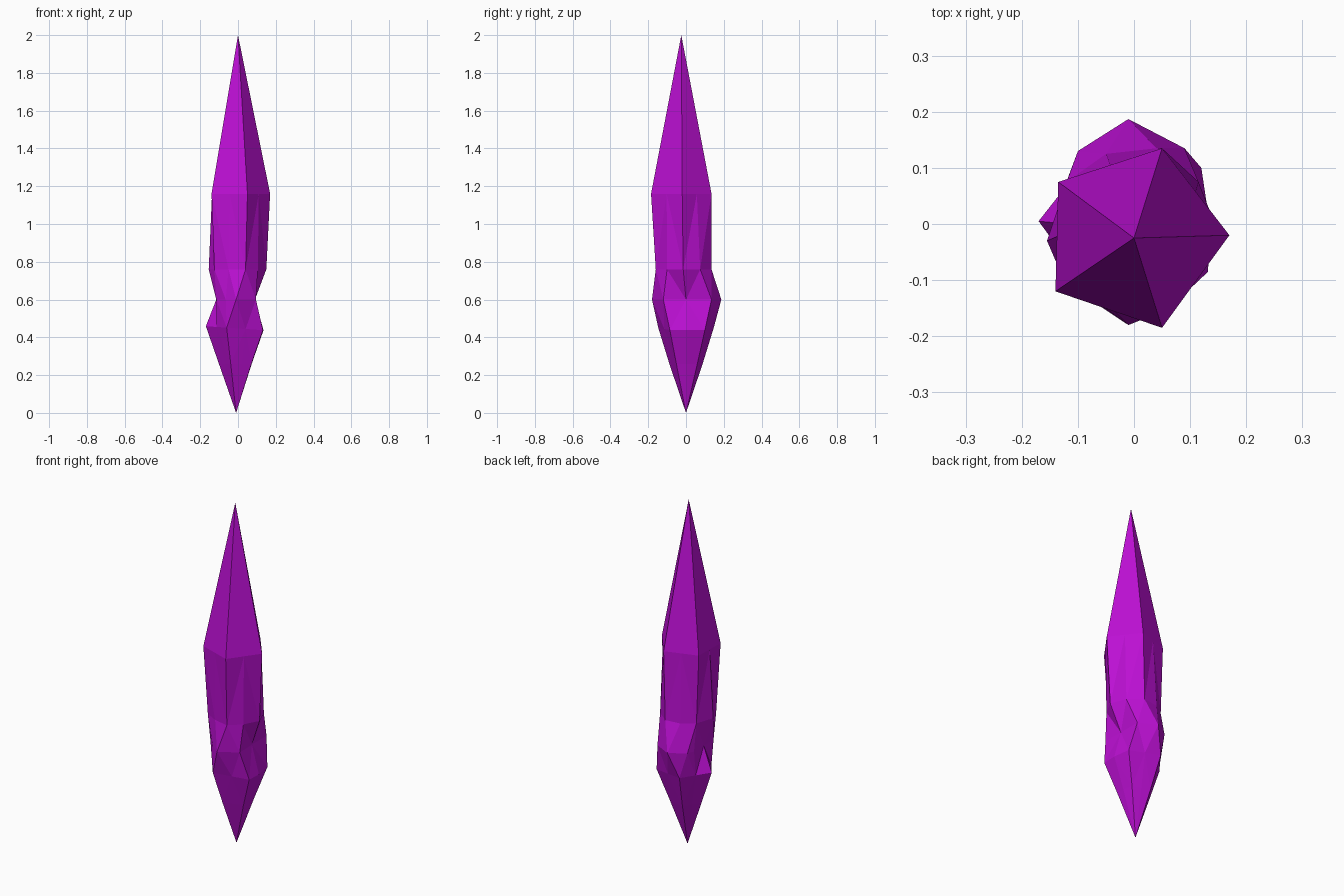
import bpy, bmesh

if "Cube" in bpy.data.objects:
    bpy.data.objects.remove(bpy.data.objects["Cube"])

# upper five-sided shard: corners of the shoulder below the long tip
shoulder = [(0.17, -0.02), (0.05, 0.135), (-0.135, 0.075), (-0.14, -0.12), (0.05, -0.185)]
# foot of the shard, uneven waist, and lower pentagon (corners and bulged mid-sides)
foot = [(0.15, -0.015), (0.115, 0.075), (0.04, 0.135), (-0.05, 0.125), (-0.12, 0.075),
        (-0.155, -0.03), (-0.125, -0.1), (-0.05, -0.14), (0.04, -0.16), (0.105, -0.1)]
waist = [(0.09, 0.0), (0.09, 0.135), (-0.01, 0.187), (-0.1, 0.13), (-0.115, 0.09),
         (-0.115, 0.0), (-0.115, -0.09), (-0.065, -0.14), (-0.01, -0.18), (0.095, -0.12)]
lower = [(0.135, 0.0), (0.12, 0.1), (0.03, 0.125), (-0.06, 0.147), (-0.115, 0.075),
         (-0.17, 0.005), (-0.115, -0.07), (-0.06, -0.147), (0.04, -0.115), (0.132, -0.085)]


def with_midpoints(ring):
    out = []
    for a, b in zip(ring, ring[1:] + ring[:1]):
        out += [a, ((a[0] + b[0]) / 2, (a[1] + b[1]) / 2)]
    return out


neck = [(-0.01 + (x + 0.01) * 0.57, y * 0.6) for x, y in lower]

bm = bmesh.new()


def add_ring(points, z, tilt=0.0):
    return [bm.verts.new((x, y, z + tilt * x)) for x, y in points]


rings = [add_ring(neck, 0.26), add_ring(lower, 0.447, -0.07), add_ring(waist, 0.6),
         add_ring(foot, 0.76), add_ring(with_midpoints(shoulder), 1.16)]

# side facets
for low, high in zip(rings, rings[1:]):
    for i in range(10):
        j = (i + 1) % 10
        bm.faces.new((low[i], low[j], high[j], high[i]))

# pointed ends
tip = bm.verts.new((0, -0.025, 2.0))
base = bm.verts.new((-0.01, 0, 0.0))
for i in range(10):
    j = (i + 1) % 10
    bm.faces.new((rings[-1][i], rings[-1][j], tip))
    bm.faces.new((rings[0][j], rings[0][i], base))

bmesh.ops.triangulate(bm, faces=bm.faces[:])
bmesh.ops.recalc_face_normals(bm, faces=bm.faces[:])
mesh = bpy.data.meshes.new("crystal_shard")
bm.to_mesh(mesh)
bm.free()

# purple crystal
mat = bpy.data.materials.new("purple")
mat.diffuse_color = (0.5, 0.005, 0.65, 1)
mat.use_nodes = True
mat.node_tree.nodes["Principled BSDF"].inputs["Base Color"].default_value = mat.diffuse_color
mesh.materials.append(mat)
bpy.context.collection.objects.link(bpy.data.objects.new("crystal_shard", mesh))
